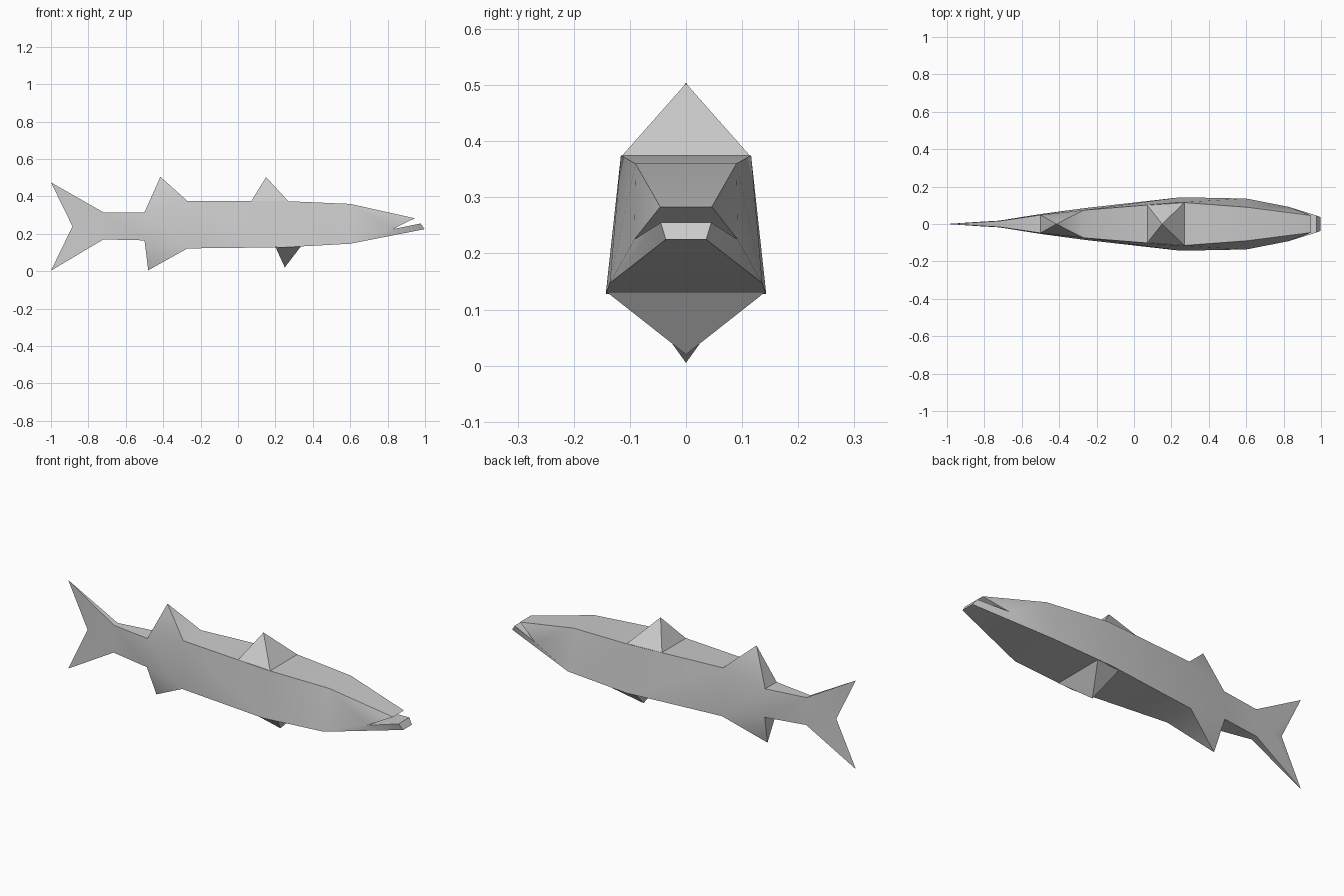
import bpy, bmesh, math

cube = bpy.data.objects.get("Cube")
if cube:
    bpy.data.objects.remove(cube, do_unlink=True)

grey = bpy.data.materials.new("plain_grey")
grey.use_nodes = True
colour = (0.6, 0.6, 0.6, 1)
grey.diffuse_color = colour
grey.node_tree.nodes["Principled BSDF"].inputs["Base Color"].default_value = colour


def finish(bm, name, angle):
    bmesh.ops.recalc_face_normals(bm, faces=bm.faces)
    mesh = bpy.data.meshes.new(name)
    bm.to_mesh(mesh)
    bm.free()
    mesh.materials.append(grey)
    obj = bpy.data.objects.new(name, mesh)
    bpy.context.collection.objects.link(obj)
    bpy.ops.object.select_all(action="DESELECT")
    obj.select_set(True)
    bpy.context.view_layer.objects.active = obj
    bpy.ops.object.shade_smooth_by_angle(angle=math.radians(angle))
    return obj


def pair(bm, x, y, z):
    """Matching points on both sides of the middle plane."""
    return [bm.verts.new((x, s * y, z)) for s in (-1, 1)]


def both_sides(bm, *points):
    """One face per side; each point is a pair or a single middle vertex."""
    for s in (0, 1):
        bm.faces.new([p[s] if isinstance(p, list) else p for p in points])


def bridge(bm, a, b):
    bm.faces.new((a[0], a[1], b[1], b[0]))


def peak(bm, a, b, tip):
    """Four-sided fin rising from the edge pairs a and b to a tip."""
    tip = bm.verts.new(tip)
    both_sides(bm, a, b, tip)
    for p in (a, b):
        bm.faces.new((p[0], p[1], tip))


# Body: box sections as x, top half width, top z, bottom half width, bottom z
sections = [
    (-0.72, 0.016, 0.315, 0.018, 0.17),
    (-0.50, 0.048, 0.315, 0.053, 0.165),
    (-0.27, 0.074, 0.375, 0.084, 0.122),
    (0.25, 0.116, 0.375, 0.143, 0.128),
    (0.60, 0.09, 0.36, 0.136, 0.147),
]
bm = bmesh.new()
tops = [pair(bm, x, wt, zt) for x, wt, zt, wb, zb in sections]
bottoms = [pair(bm, x, wb, zb) for x, wt, zt, wb, zb in sections]
for i in range(len(sections) - 1):
    both_sides(bm, tops[i], tops[i + 1], bottoms[i + 1], bottoms[i])
    if i == 1:
        # Rear fins grow out of the body above and below
        peak(bm, tops[1], tops[2], (-0.415, 0, 0.505))
        peak(bm, bottoms[1], bottoms[2], (-0.48, 0, 0.005))
    else:
        bridge(bm, tops[i], tops[i + 1])
        bridge(bm, bottoms[i], bottoms[i + 1])

# Head with open jaws
corner = pair(bm, 0.826, 0.092, 0.225)
upper_tip = pair(bm, 0.945, 0.046, 0.283)
lower_top = pair(bm, 0.977, 0.045, 0.255)
lower_tip = pair(bm, 0.998, 0.036, 0.225)
both_sides(bm, tops[-1], upper_tip, corner)
both_sides(bm, tops[-1], corner, bottoms[-1])
both_sides(bm, bottoms[-1], corner, lower_top, lower_tip)
for a, b in ((tops[-1], upper_tip), (upper_tip, corner), (corner, lower_top),
             (lower_top, lower_tip), (lower_tip, bottoms[-1])):
    bridge(bm, a, b)

# Forked tail with bevelled trailing edge
fold = pair(bm, -0.825, 0.012, 0.24)
notch = bm.verts.new((-0.885, 0, 0.24))
for root, z in ((tops[0], 0.475), (bottoms[0], 0.003)):
    tip = bm.verts.new((-1, 0, z))
    both_sides(bm, root, tip, fold)
    both_sides(bm, fold, tip, notch)
    bm.faces.new((root[0], root[1], tip))
both_sides(bm, tops[0], fold, bottoms[0])
finish(bm, "fish_body", 55)

# Middle fins sit on the back and belly
for name, x0, w0, x1, w1, z, tip in (
        ("front_dorsal_fin", 0.07, 0.102, 0.27, 0.115, 0.373, (0.15, 0, 0.503)),
        ("pelvic_fin", 0.2, 0.138, 0.335, 0.141, 0.131, (0.25, 0, 0.02))):
    bm = bmesh.new()
    rear, front = pair(bm, x0, w0, z), pair(bm, x1, w1, z)
    peak(bm, rear, front, tip)
    bridge(bm, rear, front)
    finish(bm, name, 30)
